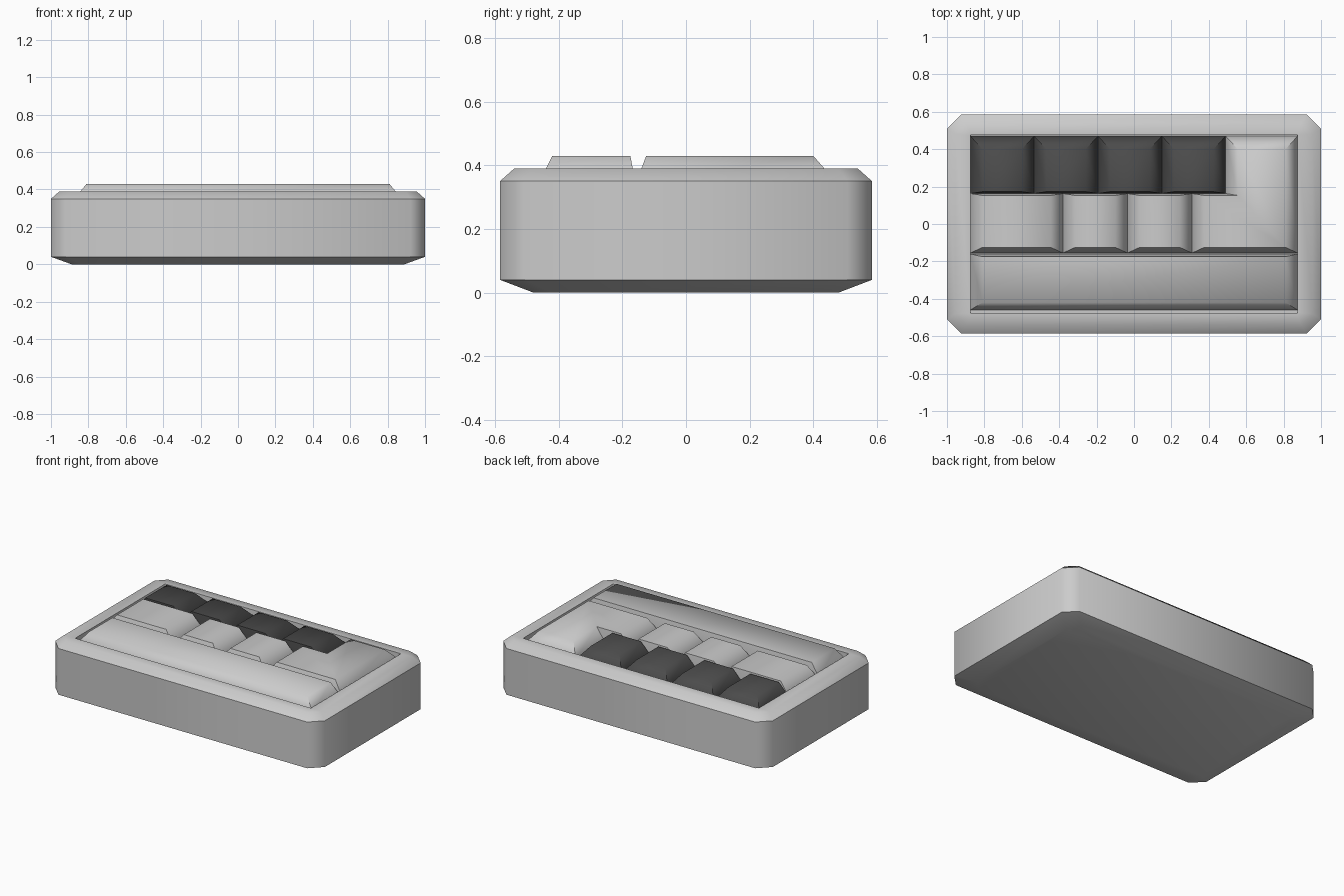
import bpy, math

if "Cube" in bpy.data.objects:
    bpy.data.objects.remove(bpy.data.objects["Cube"])


def skin(name, rings, angle, mat=None):
    """Skin a stack of equal-sized vertex rings and cap both ends."""
    n = len(rings[0])
    verts = [v for r in rings for v in r]
    faces = [tuple(reversed(range(n))),
             tuple(range(len(verts) - n, len(verts)))]
    for k in range(len(rings) - 1):
        for i in range(n):
            j = (i + 1) % n
            faces.append((k * n + i, k * n + j, (k + 1) * n + j, (k + 1) * n + i))
    me = bpy.data.meshes.new(name)
    me.from_pydata(verts, [], faces)
    ob = bpy.data.objects.new(name, me)
    bpy.context.collection.objects.link(ob)
    if mat:
        me.materials.append(mat)
    bpy.ops.object.select_all(action='DESELECT')
    ob.select_set(True)
    bpy.context.view_layer.objects.active = ob
    bpy.ops.object.shade_smooth_by_angle(angle=math.radians(angle))
    return ob


def octagon(x, y, cut, z):
    """Rectangle of half sizes x, y with chamfered corners."""
    return [(x - cut, -y, z), (x, -y + cut, z), (x, y - cut, z), (x - cut, y, z),
            (-x + cut, y, z), (-x, y - cut, z), (-x, -y + cut, z), (-x + cut, -y, z)]


BASE, TOP, SLOPE = 0.35, 0.43, 0.065


def rect(x0, x1, y0, y1, z):
    return [(x0, y0, z), (x1, y0, z), (x1, y1, z), (x0, y1, z)]


def key(name, x0, x1, y0, y1, front, back, mat=None):
    """Tapered key cap; front and back give the inset of those sides."""
    return skin(name, [rect(x0, x1, y0, y1, 0.33), rect(x0, x1, y0, y1, BASE),
                       rect(x0 + SLOPE, x1 - SLOPE, y0 + front, y1 - back, TOP)], 65, mat)


dark = bpy.data.materials.new("dark_key")
dark.diffuse_color = (0.07, 0.07, 0.07, 1)
dark.use_nodes = True
dark.node_tree.nodes["Principled BSDF"].inputs["Base Color"].default_value = dark.diffuse_color

# Tray body: chamfered underside, straight wall, bevelled rim, recess
skin("body", [octagon(0.89, 0.48, 0.06, 0), octagon(1, 0.585, 0.077, 0.04),
              octagon(1, 0.585, 0.077, 0.35), octagon(0.955, 0.54, 0.06, 0.39),
              octagon(0.875, 0.477, 0.004, 0.39), octagon(0.875, 0.475, 0.004, 0.34)], 46)

# Long front bar
key("space_bar", -0.875, 0.875, -0.46, -0.16, 0.04, 0.015)

# Middle row of light keys
edges = [-0.875, -0.38, -0.035, 0.31]
for i in range(3):
    key(f"middle_key_{i + 1}", edges[i], edges[i + 1], -0.155, 0.163, 0.03, 0.01)

# Rear row of dark keys
w = (0.49 + 0.875) / 4
for i in range(4):
    key(f"rear_key_{i + 1}", -0.875 + i * w, -0.875 + (i + 1) * w, 0.163, 0.47, 0.01, 0.07, dark)

# L-shaped key at the right
outer = [(0.31, -0.155), (0.875, -0.155), (0.875, 0.47), (0.49, 0.47), (0.49, 0.163), (0.31, 0.163)]
inner = [(0.375, -0.125), (0.81, -0.125), (0.81, 0.40), (0.555, 0.40), (0.555, 0.153), (0.375, 0.153)]
skin("corner_key", [[(x, y, 0.33) for x, y in outer], [(x, y, BASE) for x, y in outer],
                    [(x, y, TOP) for x, y in inner]], 65)
